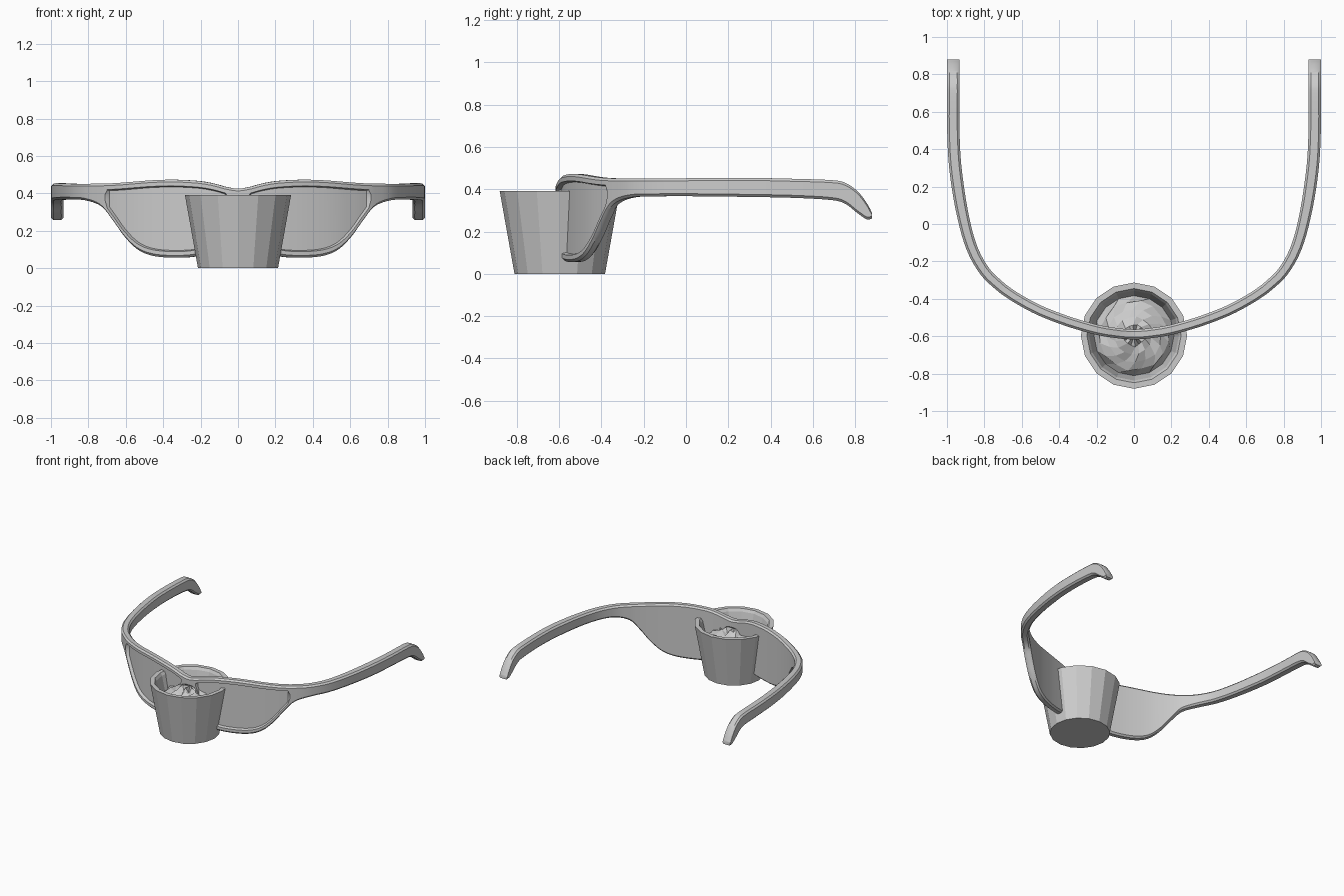
import bpy, bmesh, math, random
from mathutils import Vector

if "Cube" in bpy.data.objects:
    bpy.data.objects.remove(bpy.data.objects["Cube"])

random.seed(4)


def make_object(name, bm):
    bmesh.ops.recalc_face_normals(bm, faces=bm.faces)
    me = bpy.data.meshes.new(name)
    bm.to_mesh(me)
    bm.free()
    ob = bpy.data.objects.new(name, me)
    bpy.context.collection.objects.link(ob)
    return ob


def bridge(bm, a, b, closed=True):
    n = len(a)
    for i in range(n if closed else n - 1):
        j = (i + 1) % n
        bm.faces.new((a[i], a[j], b[j], b[i]))


def catmull(pts, steps):
    out = []
    for i in range(1, len(pts) - 2):
        p0, p1, p2, p3 = (Vector(p) for p in pts[i - 1:i + 3])
        for k in range(steps):
            t = k / steps
            out.append(0.5 * (2 * p1 + (p2 - p0) * t + (2 * p0 - 5 * p1 + 4 * p2 - p3) * t * t
                              + (3 * p1 - p0 - 3 * p2 + p3) * t ** 3))
    out.append(Vector(pts[-2]))
    return out


# Sunglasses, right half: x, y, top z, bottom z along the wrap path
half = [
    (0, -.59, .425, .36), (.06, -.587, .434, .34), (.10, -.582, .445, .23),
    (.15, -.575, .457, .10), (.22, -.56, .467, .064), (.34, -.525, .473, .056),
    (.45, -.485, .47, .066), (.53, -.45, .464, .10), (.6, -.412, .458, .17),
    (.66, -.375, .454, .255), (.72, -.33, .452, .33), (.8, -.25, .451, .362),
    (.87, -.12, .451, .367), (.92, .07, .453, .367), (.955, .3, .454, .364),
    (.966, .5, .45, .36), (.966, .68, .444, .35), (.966, .75, .432, .333),
    (.966, .81, .392, .288), (.966, .855, .335, .258), (.966, .88, .288, .262),
]
x, y, t, b = half[1]
path = catmull([(-x, y, t, b)] + half + [half[-1]], 5)

bm = bmesh.new()
rings = []
for i, p in enumerate(path):
    q0, q1 = path[max(i - 1, 0)], path[min(i + 1, len(path) - 1)]
    d = Vector((q1[0] - q0[0], q1[1] - q0[1])).normalized() if i else Vector((1, 0))
    nx, ny = d.y, -d.x
    x, y, top, bot = p
    h = .027 + .006 * min(1, max(0, (y + .4) / .6))
    c = min(.012, (top - bot) * .3)
    # recessed lens between the rims
    lt, lb, dep = top - .033, bot + .033, .022
    if x > .69 or lt - lb < .03:
        dep = 0
        lt, lb = top - (top - bot) * .4, bot + (top - bot) * .4
    s = min(.006, (lt - lb) * .2)
    section = [(h - c, top), (h, top - c), (h, lt), (h - dep, lt - s), (h - dep, lb + s), (h, lb),
               (h, bot + c), (h - c, bot), (c - h, bot), (-h, bot + c), (-h, top - c), (c - h, top)]
    rings.append([bm.verts.new((max(x + nx * o, 0), y + ny * o, z)) for o, z in section])
for a, b in zip(rings, rings[1:]):
    bridge(bm, a, b)
bm.faces.new(rings[-1])
glasses = make_object("sunglasses", bm)
mod = glasses.modifiers.new("Mirror", 'MIRROR')
mod.merge_threshold = .0005
bpy.context.view_layer.objects.active = glasses
glasses.select_set(True)
bpy.ops.object.shade_smooth_by_angle(angle=math.radians(35))

# Faceted cup with a hollow top
SIDES, CY = 16, -.597


def ring(bm, r, z, twist=0.0, jitter=0.0):
    vs = []
    for i in range(SIDES):
        a = math.tau * i / SIDES + twist
        rr = r + random.uniform(-jitter, jitter) * .5
        vs.append(bm.verts.new((rr * math.cos(a), CY + rr * math.sin(a),
                                z + random.uniform(-jitter, jitter))))
    return vs


bm = bmesh.new()
cup = [ring(bm, r, z) for r, z in [(.214, 0), (.284, .392), (.252, .392), (.24, .372), (.208, .235)]]
for a, b in zip(cup, cup[1:]):
    bridge(bm, a, b)
bm.faces.new(cup[0])
bm.faces.new(cup[-1])
make_object("cup", bm)

# Crumpled swirl filling, alternating ridges on a low mound
bm = bmesh.new()
fill = [ring(bm, .214, .26)]
for k, (r, z) in enumerate([(.185, .30), (.145, .315), (.10, .335), (.055, .345)]):
    rr = ring(bm, r, z, .22 * (k + 1), .014)
    for i, v in enumerate(rr):
        v.co.z += .014 if (i + k) % 2 else -.014
    fill.append(rr)
for a, b in zip(fill, fill[1:]):
    bridge(bm, a, b)
tip = bm.verts.new((0, CY, .355))
for i in range(SIDES):
    bm.faces.new((fill[-1][i], fill[-1][(i + 1) % SIDES], tip))
make_object("cup_filling", bm)
